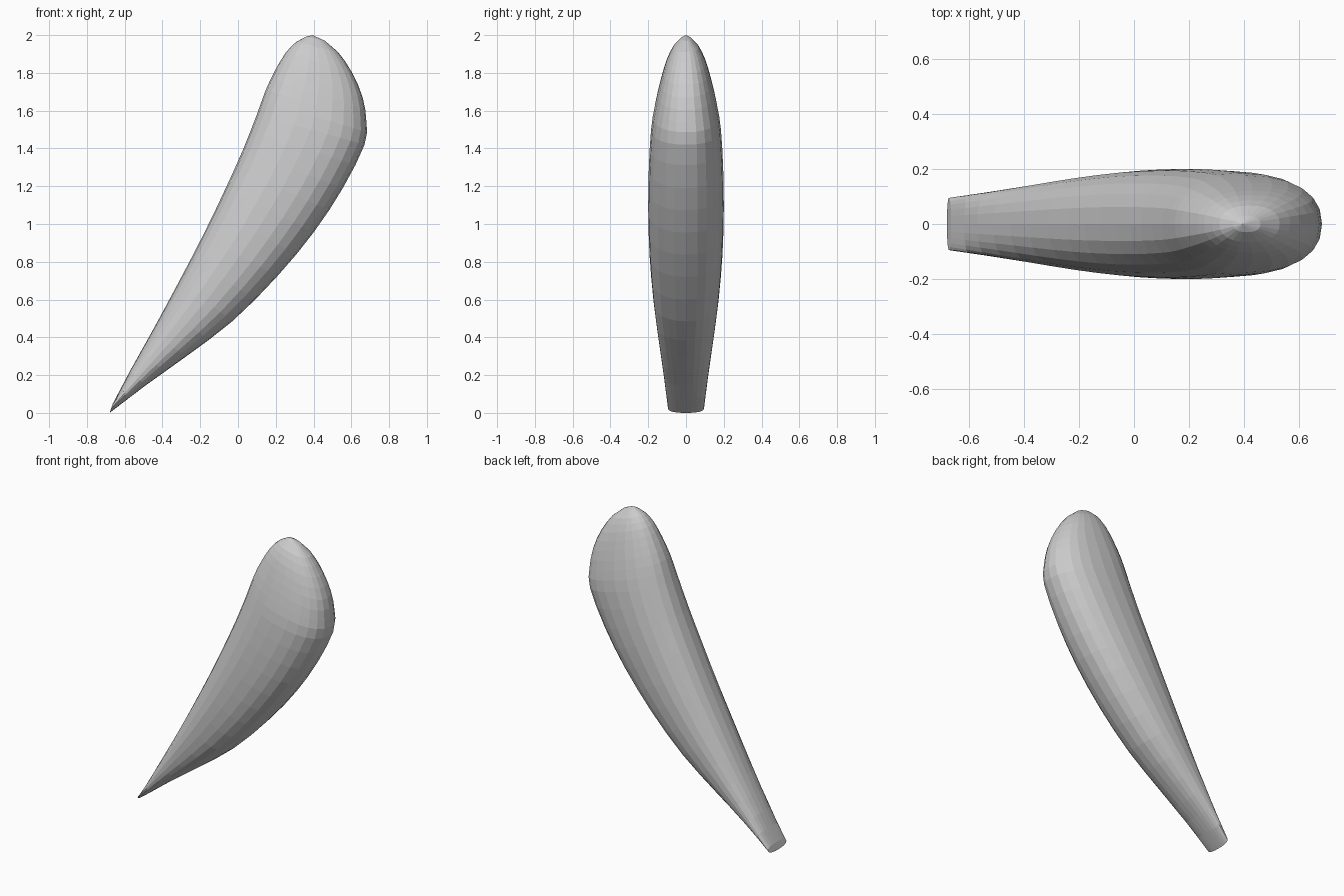
import bpy, bmesh
from math import cos, sin, pi, copysign

if "Cube" in bpy.data.objects:
    bpy.data.objects.remove(bpy.data.objects["Cube"])

SIDES = 24
FULLNESS = 2.3  # above 2 makes the section fuller than an ellipse

# Cross-sections: upper-left x, z, lower-right x, z, half thickness in y
SECTIONS = [
    (-0.665, 0.045, -0.68, 0.00, 0.095),
    (-0.57, 0.225, -0.49, 0.145, 0.116),
    (-0.45, 0.44, -0.28, 0.295, 0.142),
    (-0.31, 0.70, -0.03, 0.485, 0.172),
    (-0.18, 0.95, 0.205, 0.72, 0.193),
    (-0.065, 1.19, 0.40, 0.955, 0.20),
    (0.025, 1.39, 0.555, 1.19, 0.197),
    (0.10, 1.58, 0.67, 1.42, 0.185),
    (0.147, 1.71, 0.68, 1.54, 0.165),
    (0.20, 1.82, 0.66, 1.67, 0.137),
    (0.255, 1.91, 0.605, 1.80, 0.105),
    (0.31, 1.965, 0.53, 1.91, 0.067),
    (0.36, 1.992, 0.46, 1.97, 0.03),
]


def between(k):
    """Smooth midpoint between section k and the next one."""
    last = len(SECTIONS) - 1
    p, q, r, s = (SECTIONS[min(max(k + d, 0), last)] for d in (-1, 0, 1, 2))
    if k in (0, last - 1):
        return [(b + c) / 2 for b, c in zip(q, r)]
    return [(9 * (b + c) - a - d) / 16 for a, b, c, d in zip(p, q, r, s)]


def soft(v):
    return copysign(abs(v) ** (2 / FULLNESS), v)


def ring(bm, lx, lz, rx, rz, w):
    """Rounded loop spanning the two profile points, thickened along y."""
    verts = []
    for i in range(SIDES):
        a = 2 * pi * i / SIDES
        c = soft(cos(a)) / 2
        verts.append(bm.verts.new(((lx + rx) / 2 + (rx - lx) * c,
                                   w * soft(sin(a)),
                                   (lz + rz) / 2 + (rz - lz) * c)))
    return verts


# Lofted body
bm = bmesh.new()
rings = []
for k, section in enumerate(SECTIONS):
    rings.append(ring(bm, *section))
    if k < len(SECTIONS) - 1:
        rings.append(ring(bm, *between(k)))
for a, b in zip(rings, rings[1:]):
    for i in range(SIDES):
        j = (i + 1) % SIDES
        bm.faces.new((a[i], a[j], b[j], b[i]))

# Flat narrow end and rounded tip
bm.faces.new(rings[0][::-1])
tip = bm.verts.new((0.395, 0.0, 2.0))
for i in range(SIDES):
    bm.faces.new((rings[-1][i], rings[-1][(i + 1) % SIDES], tip))

bmesh.ops.recalc_face_normals(bm, faces=bm.faces)
mesh = bpy.data.meshes.new("curved_body")
bm.to_mesh(mesh)
bm.free()
body = bpy.data.objects.new("curved_body", mesh)
bpy.context.collection.objects.link(body)
